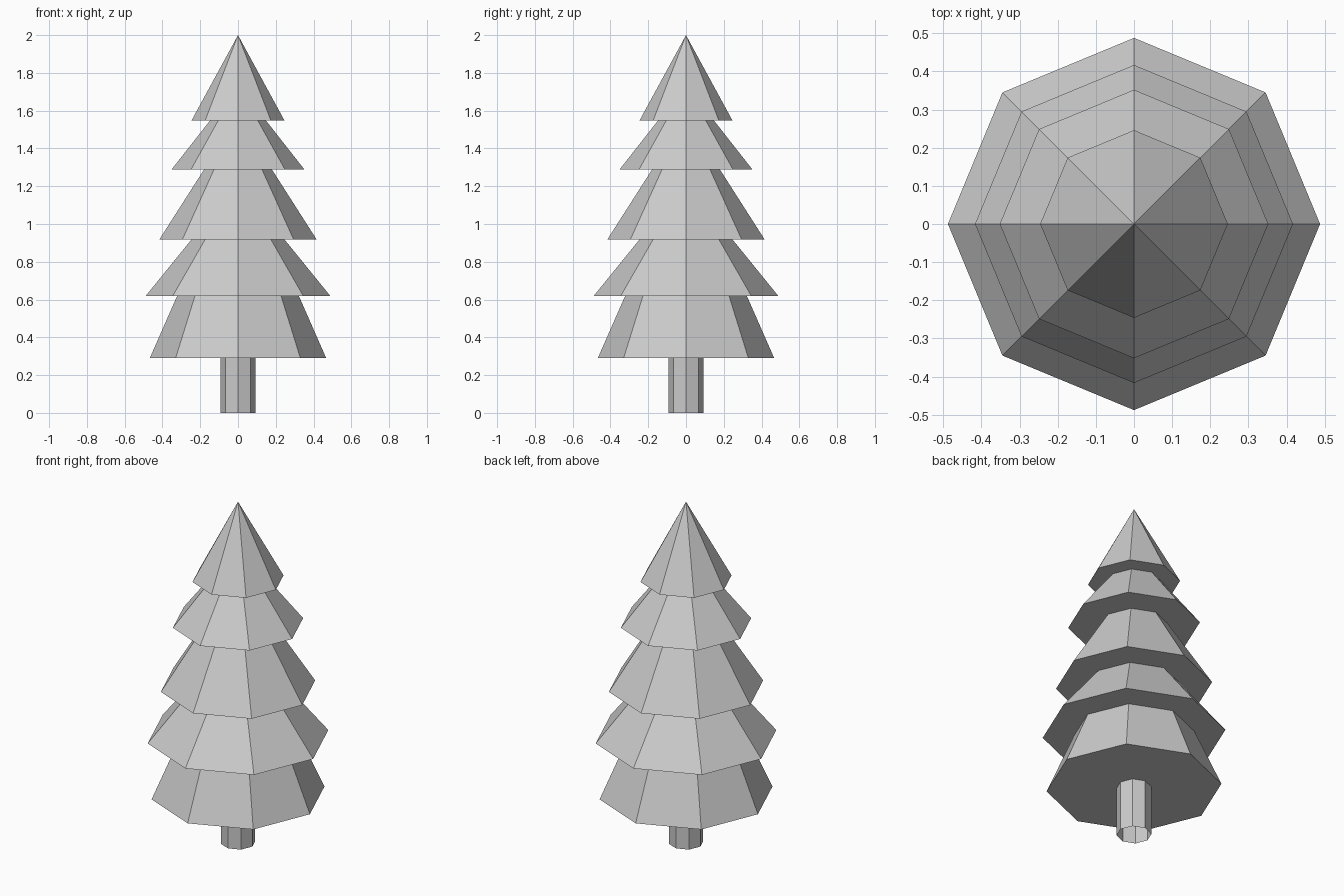
import bpy, bmesh, math

if "Cube" in bpy.data.objects:
    bpy.data.objects.remove(bpy.data.objects["Cube"])

SIDES = 8

grey = bpy.data.materials.new("light_grey")
grey.diffuse_color = (0.6, 0.6, 0.6, 1.0)
grey.use_nodes = True
grey.node_tree.nodes["Principled BSDF"].inputs["Base Color"].default_value = grey.diffuse_color


def lathe(name, profile):
    """Revolve (radius, z) points into a flat-faced octagonal shape."""
    bm = bmesh.new()
    rings = []
    for r, z in profile:
        if r == 0:
            rings.append([bm.verts.new((0, 0, z))] * SIDES)
        else:
            rings.append([bm.verts.new((r * math.cos(i * math.tau / SIDES),
                                        r * math.sin(i * math.tau / SIDES), z))
                          for i in range(SIDES)])
    for low, high in zip(rings, rings[1:]):
        for i in range(SIDES):
            j = (i + 1) % SIDES
            corners = [low[i], low[j], high[j], high[i]]
            bm.faces.new(list(dict.fromkeys(corners)))
    mesh = bpy.data.meshes.new(name)
    bm.to_mesh(mesh)
    bm.free()
    mesh.materials.append(grey)
    obj = bpy.data.objects.new(name, mesh)
    bpy.context.collection.objects.link(obj)
    return obj


TRUNK_R = 0.093

# Trunk: open octagonal tube
lathe("trunk", [(TRUNK_R, 0.0), (TRUNK_R, 0.29)])

# Foliage tiers: bottom height, bottom radius, top radius
tiers = [(0.29, 0.467, 0.322),
         (0.62, 0.488, 0.247),
         (0.917, 0.417, 0.18),
         (1.288, 0.352, 0.148),
         (1.548, 0.246, 0.0)]

# Stepped outline: flat underside, then sloping side, tier by tier
outline = [(TRUNK_R, tiers[0][0])]
tops = [t[0] for t in tiers[1:]] + [2.0]
for (z, r_low, r_high), z_top in zip(tiers, tops):
    outline += [(r_low, z), (r_high, z_top)]
lathe("foliage", outline)
